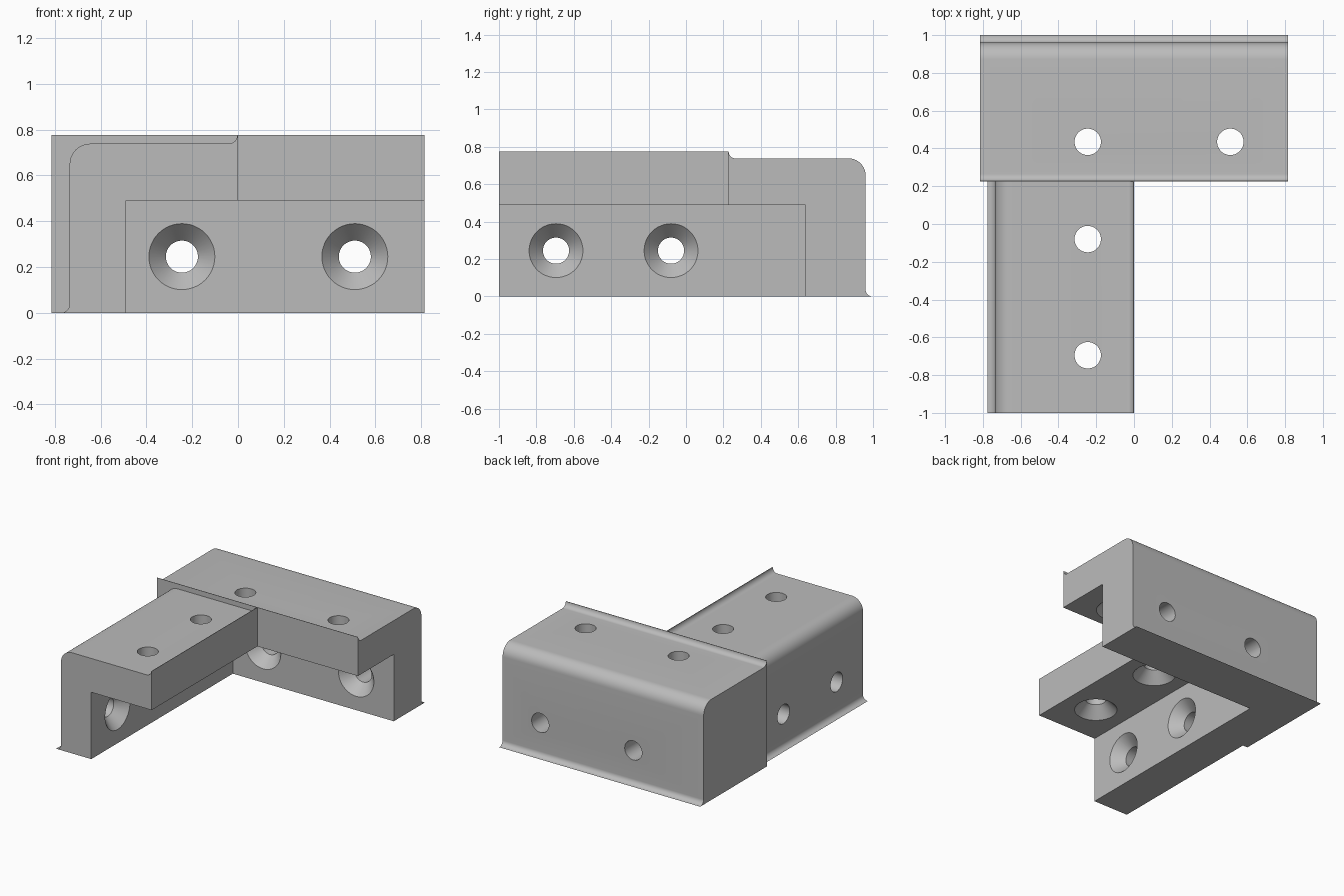
import bpy, bmesh, math
from mathutils import Vector

if "Cube" in bpy.data.objects:
    bpy.data.objects.remove(bpy.data.objects["Cube"], do_unlink=True)

WIDTH, HEIGHT = 0.775, 0.775      # section size including the lips
LIP, ROUND = 0.037, 0.09          # lip fillet and outer corner radius
INNER_X, INNER_Y, INNER_Z = -0.49, 0.64, 0.49   # faces of the hollow inside
BORE, SINK, SINK_DEPTH = 0.07, 0.144, 0.08

steel = bpy.data.materials.new("grey_steel")
steel.use_nodes = True
grey = (0.5, 0.5, 0.5, 1)
steel.diffuse_color = grey
steel.node_tree.nodes["Principled BSDF"].inputs["Base Color"].default_value = grey


def new_object(name, bm):
    bmesh.ops.recalc_face_normals(bm, faces=bm.faces)
    mesh = bpy.data.meshes.new(name)
    bm.to_mesh(mesh)
    bm.free()
    mesh.materials.append(steel)
    obj = bpy.data.objects.new(name, mesh)
    bpy.context.collection.objects.link(obj)
    return obj


def arc(cx, cz, r, start, end, steps=10):
    angles = [math.radians(start + (end - start) * i / steps) for i in range(steps + 1)]
    return [(cx + r * math.cos(a), cz + r * math.sin(a)) for a in angles]


def section():
    # Rounded outer corner with a small flared lip at each free edge
    edge = 0.003
    wall, top = LIP + edge, HEIGHT - LIP
    pts = [(WIDTH, 0), (0, 0)]
    pts += arc(edge, LIP, LIP, -90, 0)
    pts += arc(wall + ROUND, top - ROUND, ROUND, 180, 90)
    pts += arc(WIDTH - edge - LIP, HEIGHT, LIP, -90, 0)
    pts.append((WIDTH, HEIGHT))
    return pts


def bar(name, place, start, end):
    # Sweep the section along one straight run
    bm = bmesh.new()
    face = bm.faces.new([bm.verts.new(place(u, z, start)) for u, z in section()])
    run = bmesh.ops.extrude_face_region(bm, geom=[face])
    shift = Vector(place(0, 0, end)) - Vector(place(0, 0, start))
    bmesh.ops.translate(bm, vec=shift, verts=[g for g in run["geom"] if isinstance(g, bmesh.types.BMVert)])
    return new_object(name, bm)


def box(name, low, high):
    bm = bmesh.new()
    bmesh.ops.create_cube(bm, size=1)
    for v in bm.verts:
        v.co = [lo if c < 0 else hi for c, lo, hi in zip(v.co, low, high)]
    return new_object(name, bm)


def add_drill(bm, origin, direction, sides=48):
    # Countersunk drill shape turned about its axis
    flare = 0.02
    extra = flare * (SINK - BORE) / SINK_DEPTH
    profile = [(SINK + extra, -flare), (BORE, SINK_DEPTH), (BORE, 0.6)]
    turn = Vector((0, 0, 1)).rotation_difference(Vector(direction))
    rings = []
    for r, h in profile:
        ring = []
        for i in range(sides):
            a = math.tau * i / sides
            ring.append(bm.verts.new(Vector(origin) + turn @ Vector((r * math.cos(a), r * math.sin(a), h))))
        rings.append(ring)
    for low, high in zip(rings, rings[1:]):
        for i in range(sides):
            j = (i + 1) % sides
            bm.faces.new((low[i], low[j], high[j], high[i]))
    bm.faces.new(rings[0])
    bm.faces.new(rings[-1])


def combine(target, other, operation):
    mod = target.modifiers.new(operation.lower(), 'BOOLEAN')
    mod.operation, mod.solver, mod.object = operation, 'EXACT', other
    bpy.context.view_layer.objects.active = target
    bpy.ops.object.modifier_apply(modifier=mod.name)
    bpy.data.objects.remove(other, do_unlink=True)


# Two bars meeting at the corner
bracket = bar("corner_bracket", lambda u, z, t: (t, 1 - u, z), -0.815, 0.815)
front_bar = bar("front_bar", lambda u, z, t: (u - WIDTH, t, z), -1, 0.227)
combine(bracket, front_bar, 'UNION')

# Hollow out the inside of both bars
hollow = box("hollow_cutter", (INNER_X, -1.2, -0.2), (1, INNER_Y, INNER_Z))
combine(bracket, hollow, 'DIFFERENCE')

# Countersunk screw holes
drills = bmesh.new()
for x in (-0.245, 0.51):
    add_drill(drills, (x, INNER_Y, 0.245), (0, 1, 0))
    add_drill(drills, (x, 0.435, INNER_Z), (0, 0, 1))
for y in (-0.695, -0.08):
    add_drill(drills, (INNER_X, y, 0.245), (-1, 0, 0))
    add_drill(drills, (-0.245, y, INNER_Z), (0, 0, 1))
combine(bracket, new_object("hole_cutter", drills), 'DIFFERENCE')

bpy.ops.object.select_all(action='DESELECT')
bracket.select_set(True)
bpy.context.view_layer.objects.active = bracket
bpy.ops.object.shade_smooth_by_angle(angle=math.radians(30))
